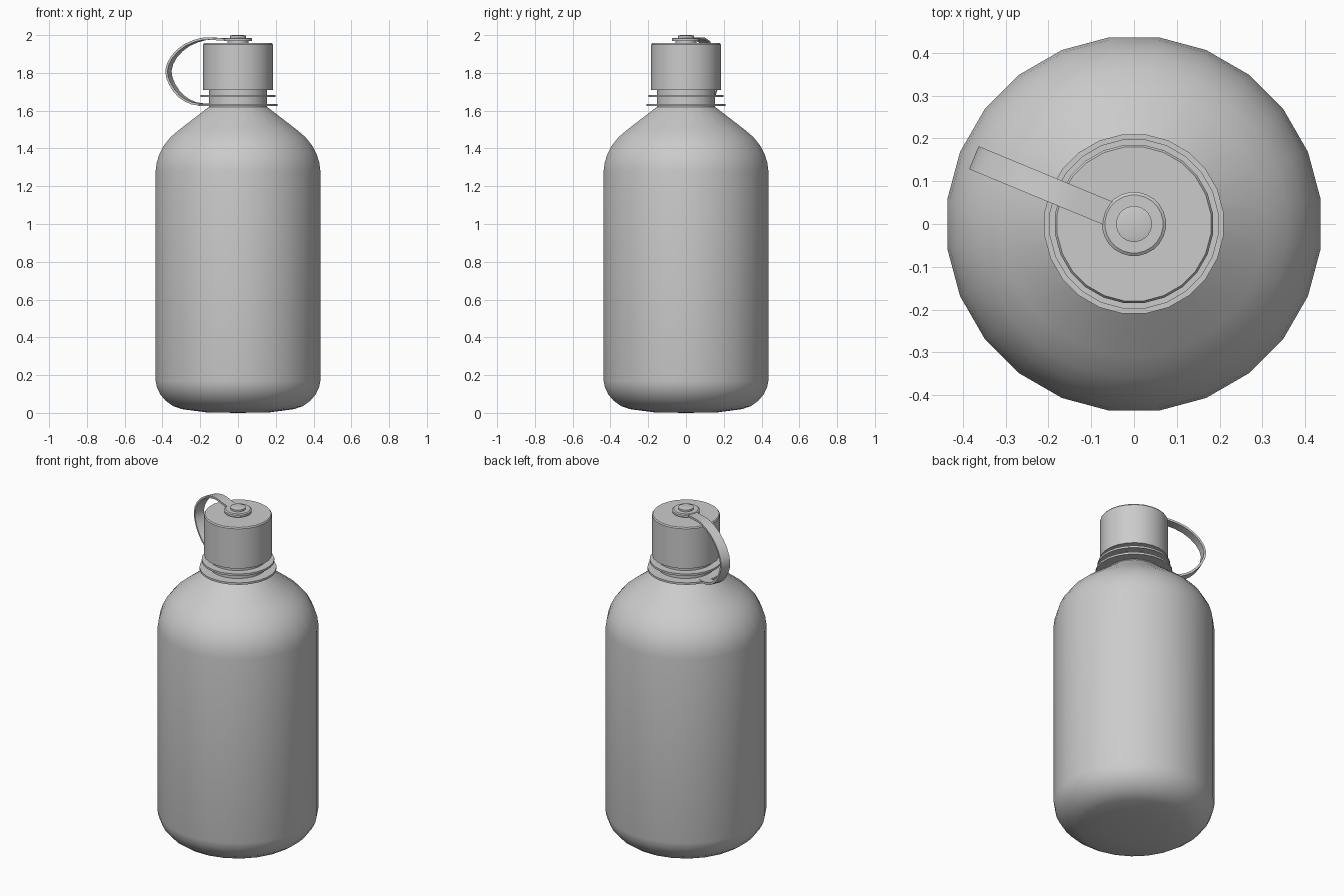
import bpy, bmesh, math
from mathutils import Vector

if "Cube" in bpy.data.objects:
    bpy.data.objects.remove(bpy.data.objects["Cube"])

SIDES = 24
grey = bpy.data.materials.new("plain_grey")
grey.diffuse_color = (0.6, 0.6, 0.6, 1)
grey.use_nodes = True
grey.node_tree.nodes["Principled BSDF"].inputs["Base Color"].default_value = grey.diffuse_color


def finish(name, bm, angle=32):
    bmesh.ops.recalc_face_normals(bm, faces=bm.faces)
    me = bpy.data.meshes.new(name)
    bm.to_mesh(me)
    bm.free()
    ob = bpy.data.objects.new(name, me)
    bpy.context.collection.objects.link(ob)
    me.materials.append(grey)
    bpy.ops.object.select_all(action='DESELECT')
    ob.select_set(True)
    bpy.context.view_layer.objects.active = ob
    bpy.ops.object.shade_smooth_by_angle(angle=math.radians(angle))
    return ob


def lathe(name, profile, angle=32):
    """Revolve (radius, z) points about z, with flats facing the axes."""
    bm = bmesh.new()
    rings = []
    for r, z in profile:
        if r == 0:
            rings.append([bm.verts.new((0, 0, z))] * SIDES)
        else:
            rings.append([bm.verts.new((r * math.cos((i + .5) * math.tau / SIDES),
                                        r * math.sin((i + .5) * math.tau / SIDES), z))
                          for i in range(SIDES)])
    for a, b in zip(rings, rings[1:]):
        for i in range(SIDES):
            j = (i + 1) % SIDES
            bm.faces.new(list(dict.fromkeys((a[i], a[j], b[j], b[i]))))
    return finish(name, bm, angle)


# Bottle body with rounded base, sloped shoulder and neck
lathe("bottle_body", [
    (0, 0), (0.17, 0.003), (0.30, 0.02), (0.345, 0.035), (0.385, 0.063),
    (0.415, 0.098), (0.433, 0.135), (0.44, 0.17), (0.44, 1.28), (0.434, 1.325),
    (0.42, 1.37), (0.396, 1.415), (0.36, 1.46), (0.31, 1.502), (0.155, 1.62),
    (0.155, 1.72), (0, 1.72)], 40)

# Two thin collars on the neck
for name, r, z in (("lower_collar", 0.211, 1.63), ("upper_collar", 0.199, 1.678)):
    lathe(name, [(0.14, z - .006), (r, z - .006), (r, z + .006), (0.14, z + .006)])

# Screw cap
lathe("cap", [(0, 1.71), (0.186, 1.71), (0.186, 1.95), (0.181, 1.957), (0, 1.957)])

# Stepped button that holds the strap
lathe("cap_button", [
    (0, 1.955), (0.055, 1.955), (0.055, 1.968), (0.075, 1.968), (0.075, 1.981),
    (0.068, 1.986), (0.042, 1.986), (0.042, 1.997), (0.03, 2.0), (0, 2.0)])

# Strap looping from the button down to the lower collar
ctrl = [Vector(p) for p in (
    (0.055, 1.976), (0.12, 1.979), (0.194, 1.98), (0.291, 1.948), (0.367, 1.885),
    (0.399, 1.81), (0.376, 1.737), (0.324, 1.675), (0.253, 1.639), (0.165, 1.63))]
ext = [2 * ctrl[0] - ctrl[1]] + ctrl + [2 * ctrl[-1] - ctrl[-2]]
path = []
for a, b, c, d in zip(ext, ext[1:], ext[2:], ext[3:]):
    for t in (0, 0.5):
        path.append(0.5 * (2 * b + (c - a) * t + (2 * a - 5 * b + 4 * c - d) * t * t
                           + (3 * b - a - 3 * c + d) * t ** 3))
path.append(ctrl[-1])
u = Vector((math.cos(math.radians(157.5)), math.sin(math.radians(157.5)), 0))
side = Vector((-u.y, u.x, 0))
bm = bmesh.new()
sections = []
for i, p in enumerate(path):
    tan = (path[min(i + 1, len(path) - 1)] - path[max(i - 1, 0)]).normalized()
    n = Vector((-tan.y, tan.x)) * 0.006
    sections.append([bm.verts.new(u * (p.x + s * n.x) + side * (w * 0.029)
                                  + Vector((0, 0, p.y + s * n.y)))
                     for s, w in ((1, -1), (1, 1), (-1, 1), (-1, -1))])
for a, b in zip(sections, sections[1:]):
    for i in range(4):
        bm.faces.new((a[i], a[(i + 1) % 4], b[(i + 1) % 4], b[i]))
bm.faces.new(sections[0])
bm.faces.new(sections[-1])
finish("strap", bm)
